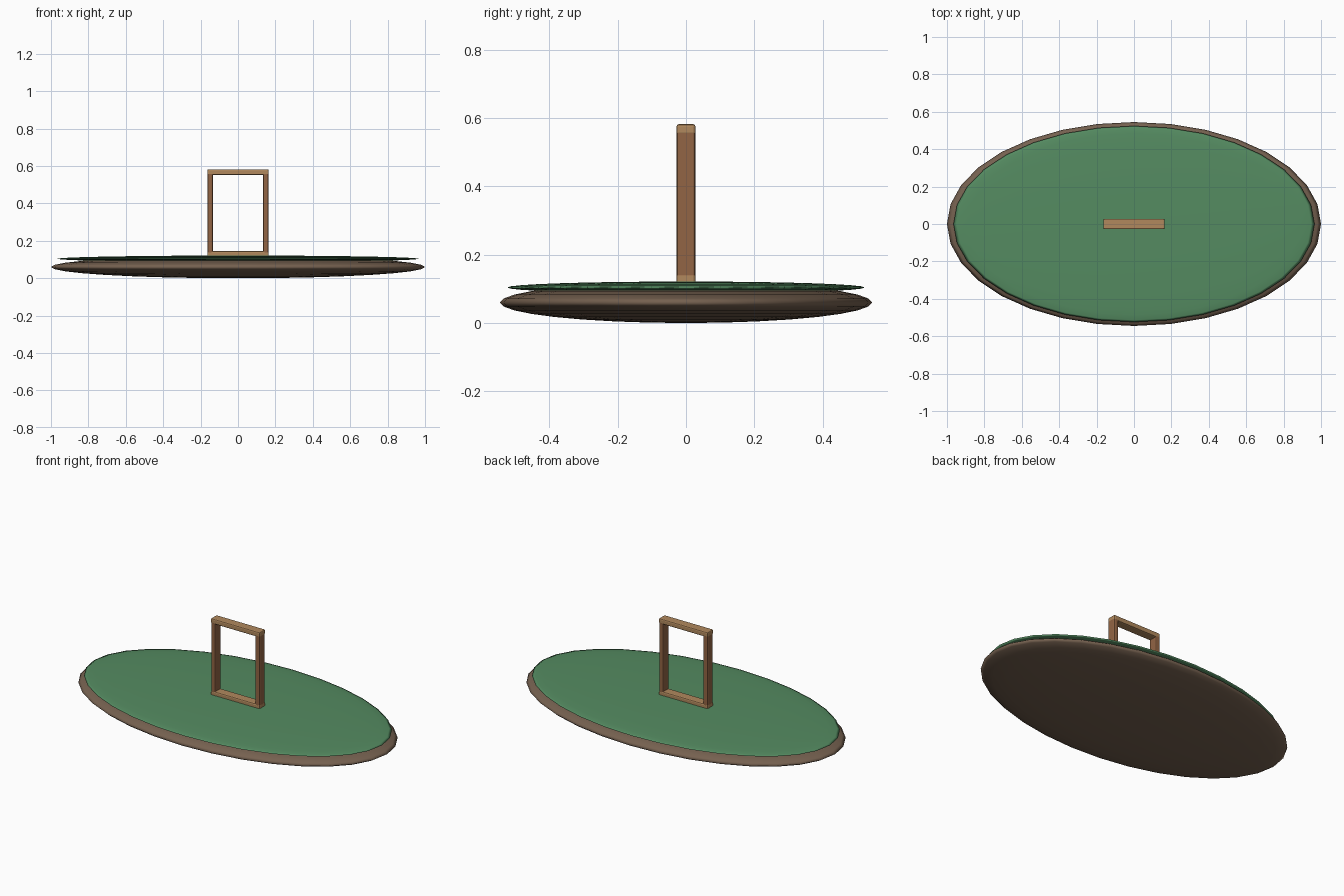
import bpy

if "Cube" in bpy.data.objects:
    bpy.data.objects.remove(bpy.data.objects["Cube"])


def material(name, rgb):
    m = bpy.data.materials.new(name)
    m.diffuse_color = (*rgb, 1)
    m.use_nodes = True
    m.node_tree.nodes["Principled BSDF"].inputs["Base Color"].default_value = m.diffuse_color
    return m


EARTH = material("earth brown", (0.18, 0.12, 0.08))
GRASS = material("grass green", (0.09, 0.26, 0.12))
POST = material("post brown", (0.29, 0.13, 0.058))
BAR = material("bar tan", (0.44, 0.25, 0.11))


def disc(name, z, radii, mat):
    """Smooth flattened sphere."""
    bpy.ops.mesh.primitive_uv_sphere_add(segments=32, ring_count=16, radius=1, location=(0, 0, z))
    o = bpy.context.object
    o.name = name
    o.scale = radii
    bpy.ops.object.transform_apply(location=False, rotation=False, scale=True)
    bpy.ops.object.shade_smooth()
    o.data.materials.append(mat)


def beam(name, loc, size, mat):
    """Box with rounded edges."""
    bpy.ops.mesh.primitive_cube_add(size=1, location=loc)
    o = bpy.context.object
    o.name = name
    o.scale = size
    bpy.ops.object.transform_apply(location=False, rotation=False, scale=True)
    o.data.materials.append(mat)
    b = o.modifiers.new("rounded edges", 'BEVEL')
    b.width = 0.007
    b.segments = 2


# Ground: earth mound with a thin grass layer
disc("earth_base", 0.06, (1.0, 0.545, 0.06), EARTH)
disc("grass_layer", 0.104, (0.965, 0.524, 0.0175), GRASS)

# Upright rectangular frame
for side, label in ((-1, "left"), (1, "right")):
    beam(label + "_post", (side * 0.149, 0, 0.348), (0.029, 0.055, 0.462), POST)
for z, label in ((0.129, "bottom"), (0.567, "top")):
    beam(label + "_bar", (0, 0, z), (0.328, 0.056, 0.031), BAR)
